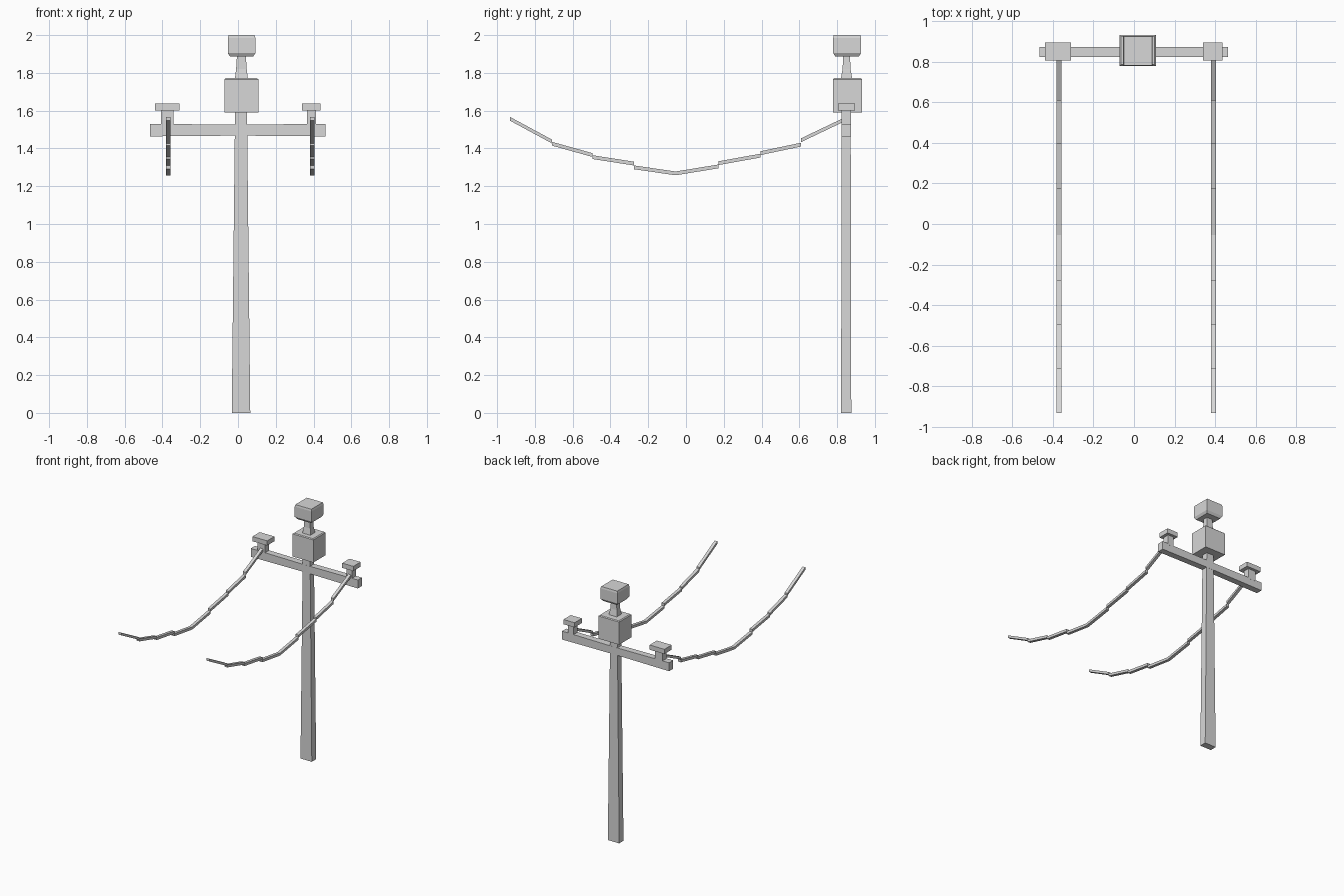
import bpy
from mathutils import Vector

cube = bpy.data.objects.get("Cube")
if cube:
    bpy.data.objects.remove(cube, do_unlink=True)

grey = bpy.data.materials.new("light_grey")
grey.use_nodes = True
colour = (0.68, 0.68, 0.68, 1)
grey.diffuse_color = colour
grey.node_tree.nodes["Principled BSDF"].inputs["Base Color"].default_value = colour


def loft(name, rings):
    """Join four-cornered rings into one closed flat-faced solid."""
    verts = [v for ring in rings for v in ring]
    last = len(verts) - 4
    faces = [(3, 2, 1, 0), tuple(range(last, last + 4))]
    for base in range(0, last, 4):
        for i in range(4):
            j = (i + 1) % 4
            faces.append((base + i, base + j, base + j + 4, base + i + 4))
    mesh = bpy.data.meshes.new(name)
    mesh.from_pydata(verts, [], faces)
    mesh.materials.append(grey)
    obj = bpy.data.objects.new(name, mesh)
    bpy.context.collection.objects.link(obj)
    return obj


def tower(name, cx, cy, sections):
    """Stack of rectangles given as (height, half width, half depth)."""
    signs = ((-1, -1), (1, -1), (1, 1), (-1, 1))
    return loft(name, [[(cx + sx * w, cy + sy * d, z) for sx, sy in signs]
                       for z, w, d in sections])


def wire_piece(name, x, start, end):
    """Bar with upright ends running between two (y, z) points."""
    side, up = Vector((0.012, 0, 0)), Vector((0, 0, 0.01))
    return loft(name, [[p - side - up, p - side + up, p + side + up, p + side - up][::-1]
                       for p in (Vector((x, *start)), Vector((x, *end)))])


POST_X, POST_Y = 0.016, 0.848

# Tapered post, centre box, neck and head
tower("post", POST_X, POST_Y, [(0, 0.049, 0.027), (1.47, 0.033, 0.024), (1.6, 0.031, 0.024)])
tower("lower_box", 0.018, 0.855, [(1.589, 0.09, 0.077), (1.766, 0.09, 0.076),
                                  (1.772, 0.083, 0.07)])
tower("neck", 0.018, 0.85, [(1.765, 0.035, 0.031), (1.82, 0.028, 0.021), (1.9, 0.023, 0.018)])
tower("head", 0.019, 0.853, [(1.886, 0.061, 0.062), (1.905, 0.073, 0.074),
                             (1.985, 0.073, 0.074), (2.0, 0.069, 0.071)])

# Crossarm, slightly slimmer in the middle
loft("crossarm", [[(x, POST_Y - 0.025, 1.497 - h), (x, POST_Y + 0.025, 1.497 - h),
                   (x, POST_Y + 0.025, 1.497 + h), (x, POST_Y - 0.025, 1.497 + h)]
                  for x, h in ((-0.465, 0.033), (0, 0.029), (0.463, 0.033))])

# Insulators: stem and wide cap
for side, x, stem, cap in (("right", -0.375, 0.033, 0.064), ("left", 0.388, 0.024, 0.048)):
    tower(side + "_insulator_stem", x, POST_Y, [(1.52, stem, 0.026), (1.605, stem, 0.026)])
    tower(side + "_insulator_cap", x, 0.85, [(1.6, cap, 0.045), (1.637, cap, 0.045)])

# Sagging wires: separate straight pieces with small steps between them
steps = [-0.932, -0.71, -0.495, -0.276, -0.055, 0.172, 0.394, 0.608, 0.832]
heights = [(1.557, 1.437), (1.425, 1.365), (1.354, 1.32), (1.3, 1.268),
           (1.268, 1.305), (1.322, 1.362), (1.375, 1.42), (1.443, 1.55)]
for side, x in (("right", -0.37), ("left", 0.392)):
    for i, (z0, z1) in enumerate(heights):
        wire_piece(f"{side}_wire_{i + 1}", x, (steps[i], z0), (steps[i + 1], z1))
